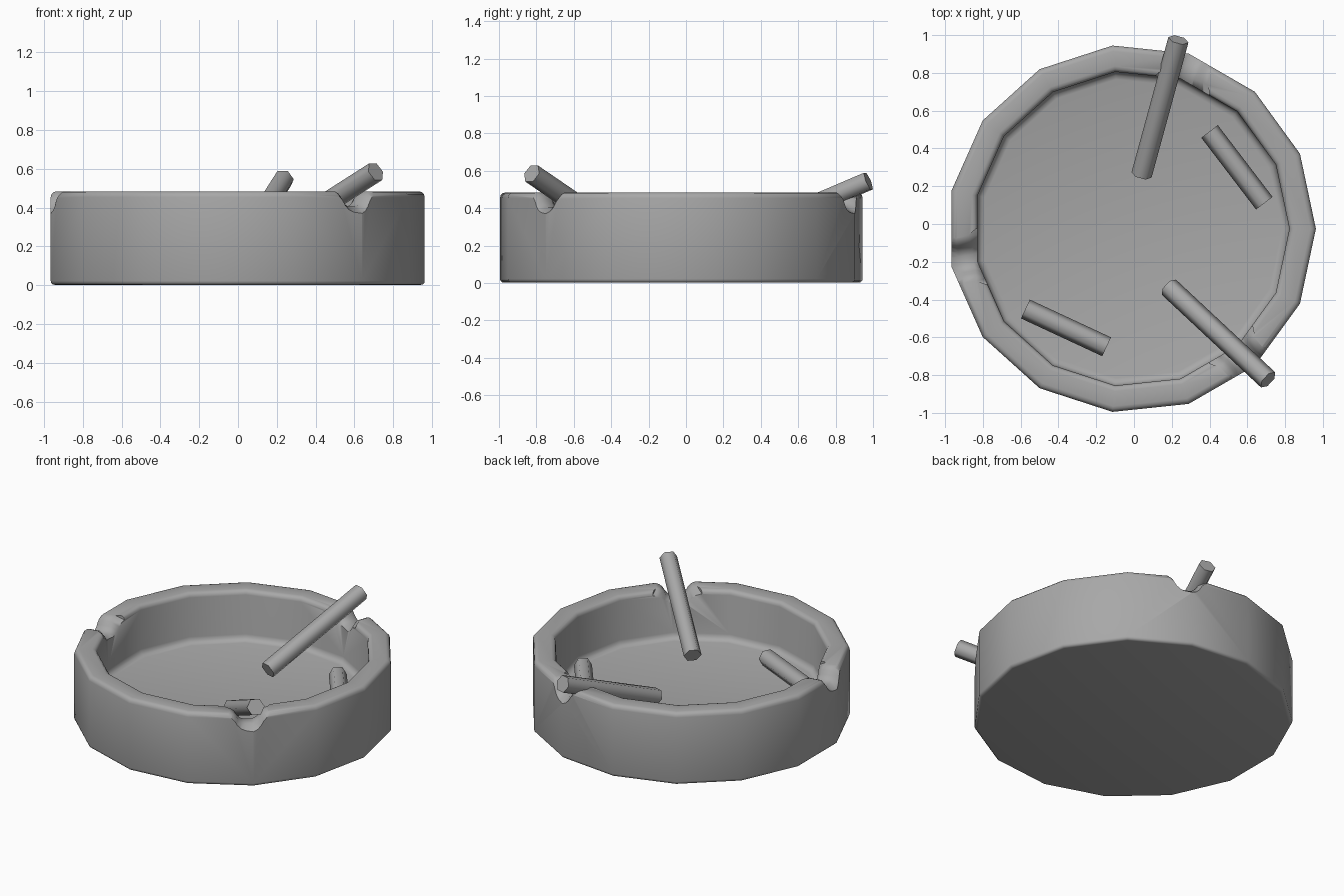
import bpy, bmesh
from math import cos, sin, pi, radians
from mathutils import Matrix, Vector

SIDES = 15
CENTRE = Vector((-0.012, -0.025, 0))

if "Cube" in bpy.data.objects:
    bpy.data.objects.remove(bpy.data.objects["Cube"])

grey = bpy.data.materials.new("matte_grey")
grey.use_nodes = True
GREY = (0.39, 0.39, 0.39, 1)
grey.diffuse_color = GREY
grey.node_tree.nodes["Principled BSDF"].inputs["Base Color"].default_value = GREY


def finish(name, bm):
    bmesh.ops.recalc_face_normals(bm, faces=bm.faces)
    mesh = bpy.data.meshes.new(name)
    bm.to_mesh(mesh)
    bm.free()
    mesh.materials.append(grey)
    obj = bpy.data.objects.new(name, mesh)
    bpy.context.collection.objects.link(obj)
    return obj


def loft(bm, rings):
    """Join closed rings of points into a capped solid."""
    rings = [[bm.verts.new(p) for p in ring] for ring in rings]
    count = len(rings[0])
    for low, high in zip(rings, rings[1:]):
        for i in range(count):
            j = (i + 1) % count
            bm.faces.new((low[i], low[j], high[j], high[i]))
    bm.faces.new(rings[0])
    bm.faces.new(rings[-1])


def select(obj):
    bpy.ops.object.select_all(action='DESELECT')
    obj.select_set(True)
    bpy.context.view_layer.objects.active = obj


def smooth(obj, degrees):
    select(obj)
    bpy.ops.object.shade_smooth_by_angle(angle=radians(degrees))


def fillet(r, z, size, start, steps=3):
    """Quarter-round corner points around a centre, from a start angle."""
    return [(r + size * cos(start + i * pi / 2 / steps),
             z + size * sin(start + i * pi / 2 / steps)) for i in range(steps + 1)]


# Tray: wall profile turned around the centre
profile = fillet(0.955, 0.022, 0.02, -pi / 2)
profile += fillet(0.945, 0.454, 0.03, 0)
profile += fillet(0.865, 0.454, 0.03, pi / 2)
profile += list(reversed(fillet(0.795, 0.19, 0.04, -pi / 2)))
angles = [2 * pi * i / SIDES for i in range(SIDES)]
bm = bmesh.new()
loft(bm, [[CENTRE + Vector((r * cos(a), r * sin(a), z)) for a in angles] for r, z in profile])
tray = finish("tray", bm)

# Three rests cut through the rim, flared where they meet the wall faces
half = [(0.02, 0.405), (0.045, 0.413), (0.065, 0.433), (0.08, 0.458),
        (0.098, 0.475), (0.125, 0.486), (0.125, 0.6)]
outline = half + [(-x, z) for x, z in reversed(half)]
sections = [(0.6, 1.2, 0.03), (0.81, 1.2, 0.03), (0.855, 1, 0),
            (0.925, 1, 0), (0.975, 1.2, 0.035), (1.2, 1.2, 0.035)]
for k in range(3):
    a = radians(190.5 + 120 * k)
    out, side = Vector((cos(a), sin(a), 0)), Vector((-sin(a), cos(a), 0))
    bm = bmesh.new()
    loft(bm, [[CENTRE + out * d + side * x * spread + Vector((0, 0, z - drop))
               for x, z in outline] for d, spread, drop in sections])
    cutter = finish("rest_cutter", bm)
    cutter.hide_render = True
    mod = tray.modifiers.new("rest", 'BOOLEAN')
    mod.operation = 'DIFFERENCE'
    mod.solver = 'EXACT'
    mod.object = cutter
    select(tray)
    bpy.ops.object.modifier_apply(modifier=mod.name)
    bpy.data.objects.remove(cutter)
smooth(tray, 50)


# Six-sided sticks: two leaning on the rim, two stubs on the floor
def stick(name, start, end, radius=0.055):
    start, end = Vector(start), Vector(end)
    axis = end - start
    bm = bmesh.new()
    bmesh.ops.create_cone(bm, cap_ends=True, segments=6, radius1=radius, radius2=radius,
                          depth=axis.length, matrix=Matrix.Rotation(pi / 6, 4, 'Z'))
    obj = finish(name, bm)
    obj.location = (start + end) / 2
    obj.rotation_mode = 'QUATERNION'
    obj.rotation_quaternion = axis.to_track_quat('Z', 'Y')
    smooth(obj, 65)


stick("back_stick", (0.04, 0.26, 0.24), (0.235, 0.975, 0.545))
stick("front_stick", (0.185, -0.335, 0.25), (0.71, -0.825, 0.585))
stick("left_stub", (0.40, 0.49, 0.22), (0.69, 0.11, 0.22))
stick("right_stub", (-0.575, -0.45, 0.205), (-0.145, -0.65, 0.205))
